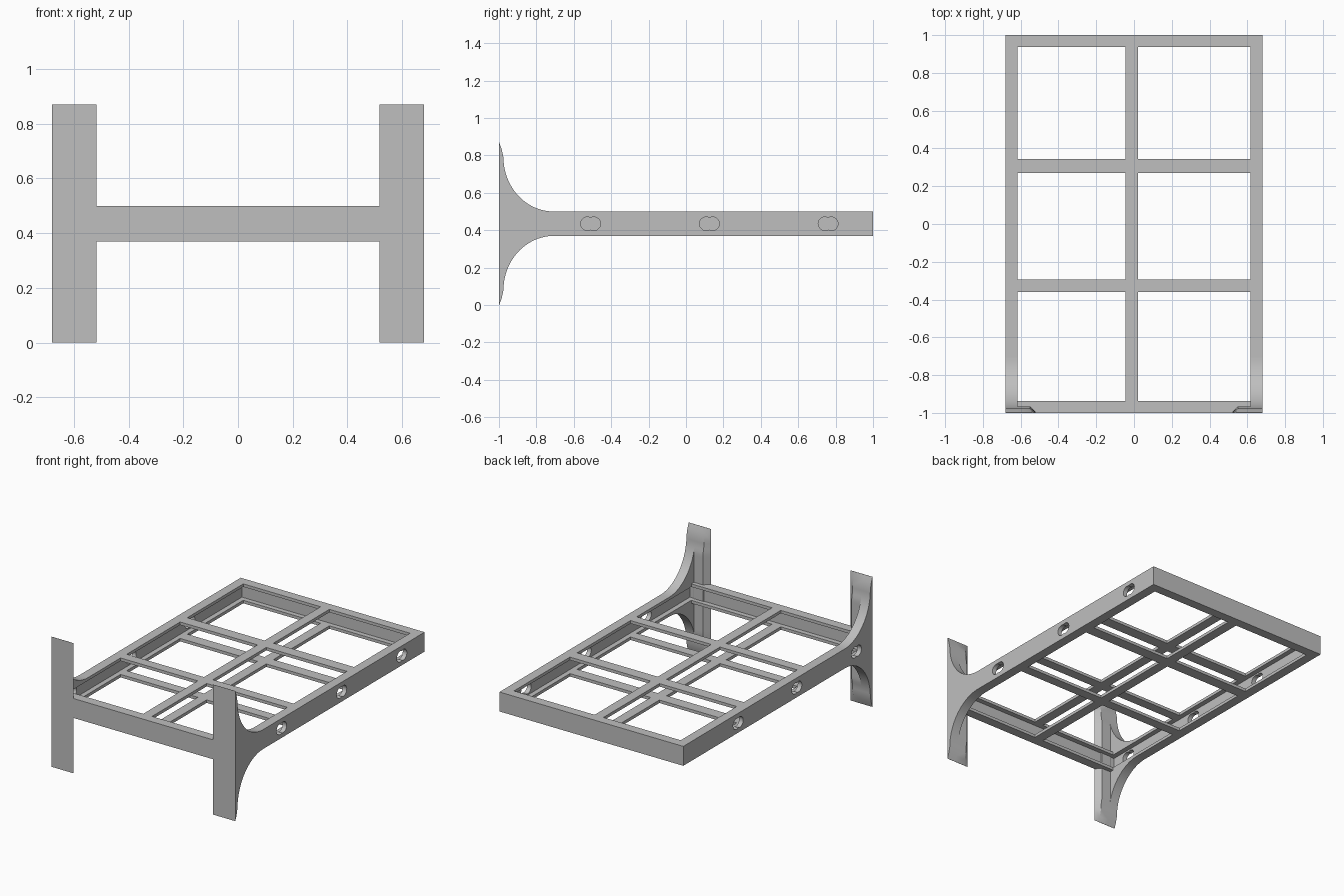
import bpy, bmesh, math

if "Cube" in bpy.data.objects:
    bpy.data.objects.remove(bpy.data.objects["Cube"])

HALF_X, HALF_Y = 0.68, 1.0          # outer frame
Z_LOW, Z_HIGH = 0.37, 0.50          # rail bottom and top
Z_MID = (Z_LOW + Z_HIGH) / 2
WALL, FLANGE, SLAB = 0.03, 0.063, 0.02

grey = bpy.data.materials.new("plain_grey")
grey.use_nodes = True
colour = (0.52, 0.52, 0.52, 1)
grey.diffuse_color = colour
grey.node_tree.nodes["Principled BSDF"].inputs["Base Color"].default_value = colour


def make_object(name, bm):
    bmesh.ops.recalc_face_normals(bm, faces=bm.faces)
    mesh = bpy.data.meshes.new(name)
    bm.to_mesh(mesh)
    bm.free()
    obj = bpy.data.objects.new(name, mesh)
    bpy.context.collection.objects.link(obj)
    mesh.materials.append(grey)
    return obj


def loft(bm, rings):
    """Skin a list of equal closed rings and cap both ends."""
    loops = [[bm.verts.new(p) for p in ring] for ring in rings]
    n = len(loops[0])
    for a, b in zip(loops, loops[1:]):
        for i in range(n):
            j = (i + 1) % n
            bm.faces.new((a[i], a[j], b[j], b[i]))
    bm.faces.new(loops[0])
    bm.faces.new(loops[-1])


def grid_plate(name, xs, ys, z0, z1, is_open):
    """Plate made of grid cells, leaving out the open ones."""
    bm = bmesh.new()
    verts = [[bm.verts.new((x, y, z0)) for y in ys] for x in xs]
    for i in range(len(xs) - 1):
        for j in range(len(ys) - 1):
            if not is_open(i, j):
                bm.faces.new((verts[i][j], verts[i + 1][j],
                              verts[i + 1][j + 1], verts[i][j + 1]))
    loose = [v for v in bm.verts if not v.link_faces]
    bmesh.ops.delete(bm, geom=loose, context='VERTS')
    made = bmesh.ops.extrude_face_region(bm, geom=bm.faces[:], use_keep_orig=True)
    top = [v for v in made["geom"] if isinstance(v, bmesh.types.BMVert)]
    bmesh.ops.translate(bm, verts=top, vec=(0, 0, z1 - z0))
    return make_object(name, bm)


# Outer rails: a thin-walled rectangular ring
rails = grid_plate("outer_rails",
                   [-HALF_X, WALL - HALF_X, HALF_X - WALL, HALF_X],
                   [-HALF_Y, WALL - HALF_Y, HALF_Y - WALL, HALF_Y],
                   Z_LOW, Z_HIGH, lambda i, j: i == 1 and j == 1)

# Double-lobed holes through the side rails
bm = bmesh.new()
lobe, radius = 0.017, 0.036
for side, centres in ((1, (0.76, 0.125, -0.51)), (-1, (0.42, -0.20, -0.83))):
    for y in centres:
        outline = []
        for k in range(40):
            a = math.tau * k / 40
            r = lobe * abs(math.cos(a)) + math.sqrt(radius**2 - (lobe * math.sin(a))**2)
            outline.append((y + r * math.cos(a), Z_MID + r * math.sin(a)))
        loft(bm, [[(side * x, p, q) for p, q in outline]
                  for x in (HALF_X - 2 * WALL, HALF_X + WALL)])
cutter = make_object("hole_cutter", bm)
cutter.hide_render = True
cut = rails.modifiers.new("holes", 'BOOLEAN')
cut.operation, cut.solver, cut.object = 'DIFFERENCE', 'EXACT', cutter
graph = bpy.context.evaluated_depsgraph_get()
rails_mesh = bpy.data.meshes.new_from_object(rails.evaluated_get(graph))
rails.modifiers.clear()
rails.data = rails_mesh
bpy.data.objects.remove(cutter)

# Upper and lower lattices: flange, one long bar and two cross bars
xs = [WALL - HALF_X, FLANGE - HALF_X, -0.045, 0.02, HALF_X - FLANGE, HALF_X - WALL]
ys = [WALL - HALF_Y, FLANGE - HALF_Y, -0.36, -0.295, 0.27, 0.345,
      HALF_Y - FLANGE, HALF_Y - WALL]
for name, z in (("lower_lattice", Z_LOW), ("upper_lattice", Z_HIGH - SLAB)):
    grid_plate(name, xs, ys, z, z + SLAB, lambda i, j: i % 2 == 1 and j % 2 == 1)

# Corner posts: thin plate sweeping into the side rail along a concave arc
ARC_Y, ARC_Z = 0.29, Z_HIGH - Z_LOW + 0.24
STEPS = 24


def post_section(height, depth, side, up):
    plate = min(0.035, depth)
    z = Z_HIGH + height if up else Z_LOW - height
    inner = HALF_X - FLANGE
    outline = [(HALF_X, 0), (0.517, 0), (0.55, plate), (inner, plate),
               (inner, depth), (HALF_X, depth)]
    return [(side * x, y - HALF_Y, z) for x, y in outline]


for side, side_name in ((1, "left"), (-1, "right")):
    for up, end_name in ((True, "upper"), (False, "lower")):
        rings = []
        for k in range(STEPS + 1):
            a = math.pi / 2 * k / STEPS
            height = 0.29 * (1 - math.cos(a))
            depth = 0.024 + 0.27 * (1 - math.sin(a))
            rings.append(post_section(height, depth, side, up))
        rings.append(post_section(0.335, 0.014, side, up))
        rings.append(post_section(0.37, 0.001, side, up))
        bm = bmesh.new()
        loft(bm, rings)
        make_object(f"{side_name}_{end_name}_post", bm)

    # Plate joining the two halves of the post across the front rail
    bm = bmesh.new()
    section = post_section(0, 0.035, side, True)
    loft(bm, [[(x, y, z) for x, y, _ in section[:4]] for z in (Z_LOW, Z_HIGH)])
    make_object(f"{side_name}_post_middle", bm)

# Smooth only the gently curved surfaces
for obj in bpy.context.scene.objects:
    if obj.type == 'MESH' and (obj.name.endswith("post") or obj == rails):
        bpy.ops.object.select_all(action='DESELECT')
        obj.select_set(True)
        bpy.context.view_layer.objects.active = obj
        bpy.ops.object.shade_smooth_by_angle(angle=math.radians(25))
